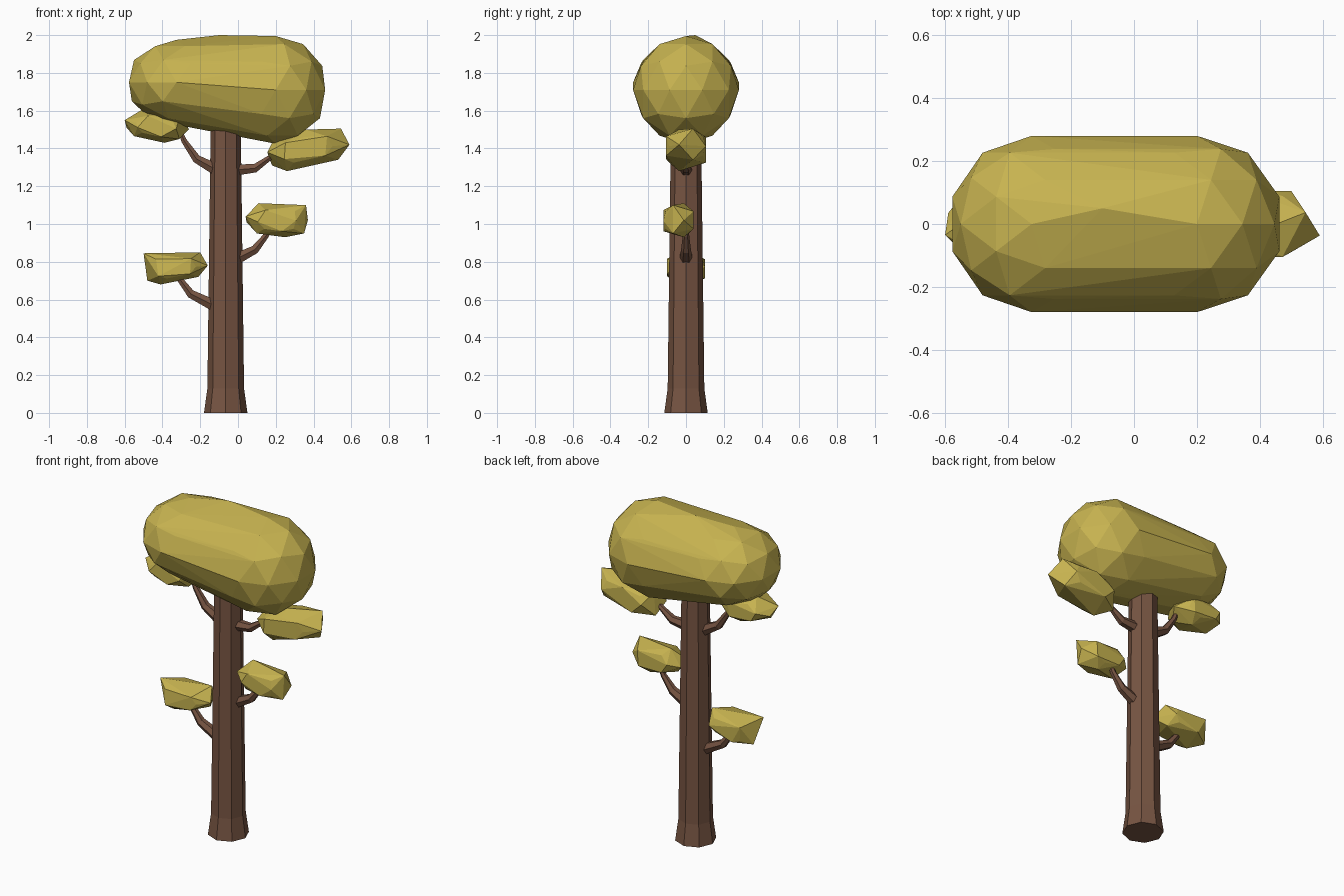
import bpy, bmesh, math
from mathutils import Vector, Matrix

if "Cube" in bpy.data.objects:
    bpy.data.objects.remove(bpy.data.objects["Cube"])


def material(name, color):
    m = bpy.data.materials.new(name)
    m.diffuse_color = (*color, 1)
    m.use_nodes = True
    m.node_tree.nodes["Principled BSDF"].inputs["Base Color"].default_value = m.diffuse_color
    return m


BARK = material("brown_bark", (0.185, 0.09, 0.055))
LEAF = material("olive_yellow_leaves", (0.57, 0.45, 0.08))


def finish(bm, name, mat):
    bmesh.ops.recalc_face_normals(bm, faces=bm.faces)
    mesh = bpy.data.meshes.new(name)
    bm.to_mesh(mesh)
    bm.free()
    mesh.materials.append(mat)
    ob = bpy.data.objects.new(name, mesh)
    bpy.context.collection.objects.link(ob)


def tube(name, path, radii, sides, mat):
    """Tapered tube following points in the xz plane."""
    bm = bmesh.new()
    pts = [Vector((x, 0, z)) for x, z in path]
    rings = []
    for i, p in enumerate(pts):
        t = (pts[min(i + 1, len(pts) - 1)] - pts[max(i - 1, 0)]).normalized()
        u, v = Vector((0, 1, 0)), t.cross(Vector((0, 1, 0)))
        angles = [2 * math.pi * k / sides for k in range(sides)]
        rings.append([bm.verts.new(p + radii[i] * (u * math.cos(a) + v * math.sin(a)))
                      for a in angles])
    for a, b in zip(rings, rings[1:]):
        for k in range(sides):
            n = (k + 1) % sides
            bm.faces.new((a[k], a[n], b[n], b[k]))
    bm.faces.new(rings[0])
    bm.faces.new(rings[-1])
    finish(bm, name, mat)


def hull(bm):
    res = bmesh.ops.convex_hull(bm, input=bm.verts[:])
    loose = {g for g in res["geom_interior"] + res["geom_unused"]
             if isinstance(g, bmesh.types.BMVert)}
    bmesh.ops.delete(bm, geom=list(loose), context='VERTS')


def leaf_clump(name, outline, y0, depth):
    """Faceted lump with a given front outline, bulging to both sides."""
    bm = bmesh.new()
    pts = [Vector((x, 0, z)) for x, z in outline]
    c = sum(pts, Vector()) / len(pts)
    for i, p in enumerate(pts):
        s = 1 if i % 2 else -1
        bm.verts.new(p + Vector((0, y0 + s * 0.35 * depth, 0)))
        q = c + (p - c) * 0.62
        bm.verts.new(q + Vector((0, y0 - s * depth, 0)))
        bm.verts.new(q + Vector((0, y0 + s * depth * 0.85, 0)))
    hull(bm)
    finish(bm, name, LEAF)


# Trunk with flared foot
tube("trunk", [(-0.065, 0), (-0.065, 0.13), (-0.065, 1.5)],
     [0.115, 0.097, 0.08], 8, BARK)

# Branches
for name, path in {
    "lower_left_branch": [(-0.11, 0.56), (-0.25, 0.63), (-0.31, 0.71), (-0.34, 0.77)],
    "lower_right_branch": [(-0.02, 0.81), (0.09, 0.865), (0.15, 0.94), (0.18, 1.0)],
    "upper_right_branch": [(-0.03, 1.285), (0.09, 1.295), (0.16, 1.345), (0.22, 1.39)],
    "upper_left_branch": [(-0.11, 1.285), (-0.22, 1.345), (-0.285, 1.44), (-0.31, 1.5)],
}.items():
    tube(name, path, [0.036, 0.026, 0.017, 0.012], 6, BARK)

# Small leaf clumps
leaf_clump("lower_left_leaves", [(-0.50, 0.845), (-0.2, 0.85), (-0.16, 0.78), (-0.21, 0.72),
                                 (-0.41, 0.68), (-0.48, 0.70)], 0, 0.1)
leaf_clump("lower_right_leaves", [(0.04, 1.04), (0.11, 1.11), (0.36, 1.1), (0.37, 1.02),
                                  (0.35, 0.95), (0.25, 0.93), (0.1, 0.95), (0.045, 1.01)],
           -0.04, 0.08)
leaf_clump("upper_right_leaves", [(0.155, 1.38), (0.19, 1.45), (0.36, 1.5), (0.545, 1.505),
                                  (0.59, 1.42), (0.53, 1.34), (0.26, 1.28), (0.18, 1.31)],
           0, 0.105)
leaf_clump("upper_left_leaves", [(-0.6, 1.55), (-0.5, 1.61), (-0.3, 1.59), (-0.26, 1.5),
                                 (-0.31, 1.45), (-0.39, 1.43), (-0.55, 1.465), (-0.59, 1.51)],
           0, 0.1)

# Crown: hull around two coarse balls, the left one flatter
bm = bmesh.new()
for loc, size in (((-0.325, 0, 1.75), (0.265, 0.28, 0.225)),
                  ((0.2, 0, 1.71), (0.275, 0.28, 0.285))):
    bmesh.ops.create_icosphere(bm, subdivisions=2, radius=1,
                               matrix=Matrix.LocRotScale(Vector(loc), None, Vector(size)))
bm.verts.new((-0.1, 0.05, 2.0))
hull(bm)
finish(bm, "crown", LEAF)
